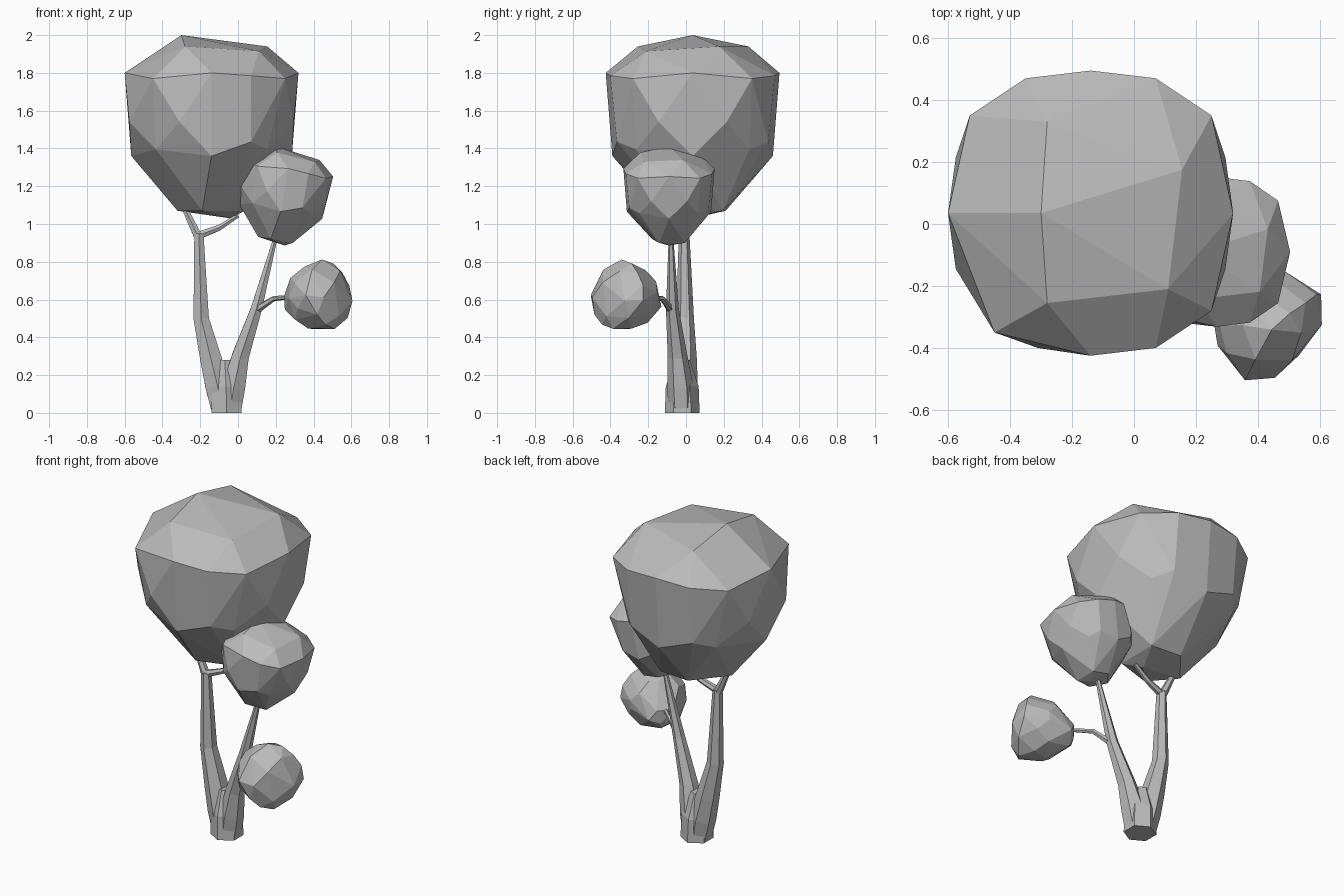
import bpy, bmesh, math
from mathutils import Vector, Matrix

cube = bpy.data.objects.get("Cube")
if cube:
    bpy.data.objects.remove(cube, do_unlink=True)

grey = bpy.data.materials.new("plain_grey")
grey.use_nodes = True
colour = (0.5, 0.5, 0.5, 1)
grey.diffuse_color = colour
grey.node_tree.nodes["Principled BSDF"].inputs["Base Color"].default_value = colour


def finish(name, bm):
    bmesh.ops.recalc_face_normals(bm, faces=bm.faces)
    mesh = bpy.data.meshes.new(name)
    bm.to_mesh(mesh)
    bm.free()
    mesh.materials.append(grey)
    obj = bpy.data.objects.new(name, mesh)
    bpy.context.collection.objects.link(obj)


def axis_ring(r, z):
    return [(r, 0, z), (-r, 0, z), (0, r, z), (0, -r, z)]


def corner_ring(x, y, z):
    return [(sx * x, sy * y, z) for sx in (1, -1) for sy in (1, -1)]


def crown(name, centre, scale, rotation):
    """Faceted leaf ball: wide shoulder, tapering to a blunt base."""
    # Cap
    points = [(-0.16, 0, 0.485), (-0.14, 0.295, 0.425), (-0.14, -0.29, 0.425),
              (0.295, 0.14, 0.425), (0.25, -0.245, 0.4)]
    # Shoulder
    points += axis_ring(0.46, 0.285)
    points += [(0.39, 0.315, 0.255), (-0.39, 0.315, 0.255),
               (0.39, -0.315, 0.255), (-0.31, -0.385, 0.255)]
    # Upright panels on the back and one front side
    for x, y in ((0.21, 0.435), (-0.21, 0.435), (0.21, -0.435)):
        points += [(x, y, 0.27), (x, y * 0.92, -0.08)]
    # Sides
    points += corner_ring(0.435, 0.18, 0.025) + [(-0.17, -0.435, 0.025)]
    points += axis_ring(0.425, -0.155) + corner_ring(0.295, 0.3, -0.12)
    # Blunt base
    points += [(x, y, -0.445) for x, y in ((0.175, -0.1), (0.175, 0.16), (-0.02, 0.175),
                                           (-0.18, -0.02), (-0.05, -0.17))]
    points.append((0.1, 0, -0.485))
    bm = bmesh.new()
    for p in points:
        bm.verts.new(p)
    bmesh.ops.convex_hull(bm, input=bm.verts)
    loose = [v for v in bm.verts if not v.link_faces]
    bmesh.ops.delete(bm, geom=loose, context='VERTS')
    bmesh.ops.dissolve_limit(bm, angle_limit=math.radians(4),
                             verts=bm.verts, edges=bm.edges)
    bm.transform(Matrix.Translation(centre) @ rotation.to_4x4() @ Matrix.Scale(scale, 4))
    finish(name, bm)


def limb(name, path, sides=6):
    """Tapered tube through (x, y, z, radius) stations."""
    bm = bmesh.new()
    centres = [Vector(p[:3]) for p in path]
    rings = []
    for i, c in enumerate(centres):
        along = centres[min(i + 1, len(path) - 1)] - centres[max(i - 1, 0)]
        if c.z == 0:
            along = Vector((0, 0, 1))
        turn = Vector((0, 0, 1)).rotation_difference(along)
        ring = []
        for k in range(sides):
            a = math.tau * (k + 0.5) / sides
            offset = Vector((math.cos(a), math.sin(a), 0)) * path[i][3]
            ring.append(bm.verts.new(c + turn @ offset))
        rings.append(ring)
    for low, high in zip(rings, rings[1:]):
        for k in range(sides):
            n = (k + 1) % sides
            bm.faces.new((low[k], low[n], high[n], high[k]))
    bm.faces.new(rings[0][::-1])
    bm.faces.new(rings[-1])
    finish(name, bm)


# Trunk and its two main limbs
limb("trunk", [(-0.06, -0.02, 0, 0.092), (-0.063, -0.02, 0.14, 0.087),
               (-0.07, -0.02, 0.28, 0.04)])
limb("right_limb", [(-0.085, -0.015, 0.03, 0.068), (-0.108, -0.012, 0.14, 0.074),
                    (-0.142, -0.008, 0.28, 0.066), (-0.195, -0.005, 0.5, 0.047),
                    (-0.207, -0.01, 0.95, 0.028)])
limb("left_limb", [(-0.04, -0.025, 0.03, 0.068), (-0.022, -0.03, 0.14, 0.07),
                   (0.013, -0.045, 0.3, 0.052), (0.097, -0.072, 0.55, 0.034),
                   (0.205, -0.08, 0.95, 0.011)])

# Twigs holding the crowns
limb("outer_twig", [(-0.205, -0.01, 0.92, 0.026), (-0.3, 0, 1.12, 0.015)])
limb("inner_twig", [(-0.205, -0.01, 0.94, 0.022), (-0.1, 0, 0.98, 0.017),
                    (0, 0.01, 1.045, 0.012)])
limb("side_twig", [(0.09, -0.075, 0.54, 0.022), (0.19, -0.125, 0.605, 0.014),
                   (0.29, -0.21, 0.615, 0.011)])

# Crowns
crown("large_crown", (-0.14, 0.035, 1.515), 1, Matrix.Identity(3))
crown("middle_crown", (0.24, -0.09, 1.146), 0.525,
      Matrix.Rotation(math.radians(10), 3, 'Y'))
lean = Vector((0, 0, 1)).rotation_difference(Vector((0.7, -0.6, 0.2)))
crown("small_crown", (0.407, -0.302, 0.608), 0.375, lean.to_matrix())
